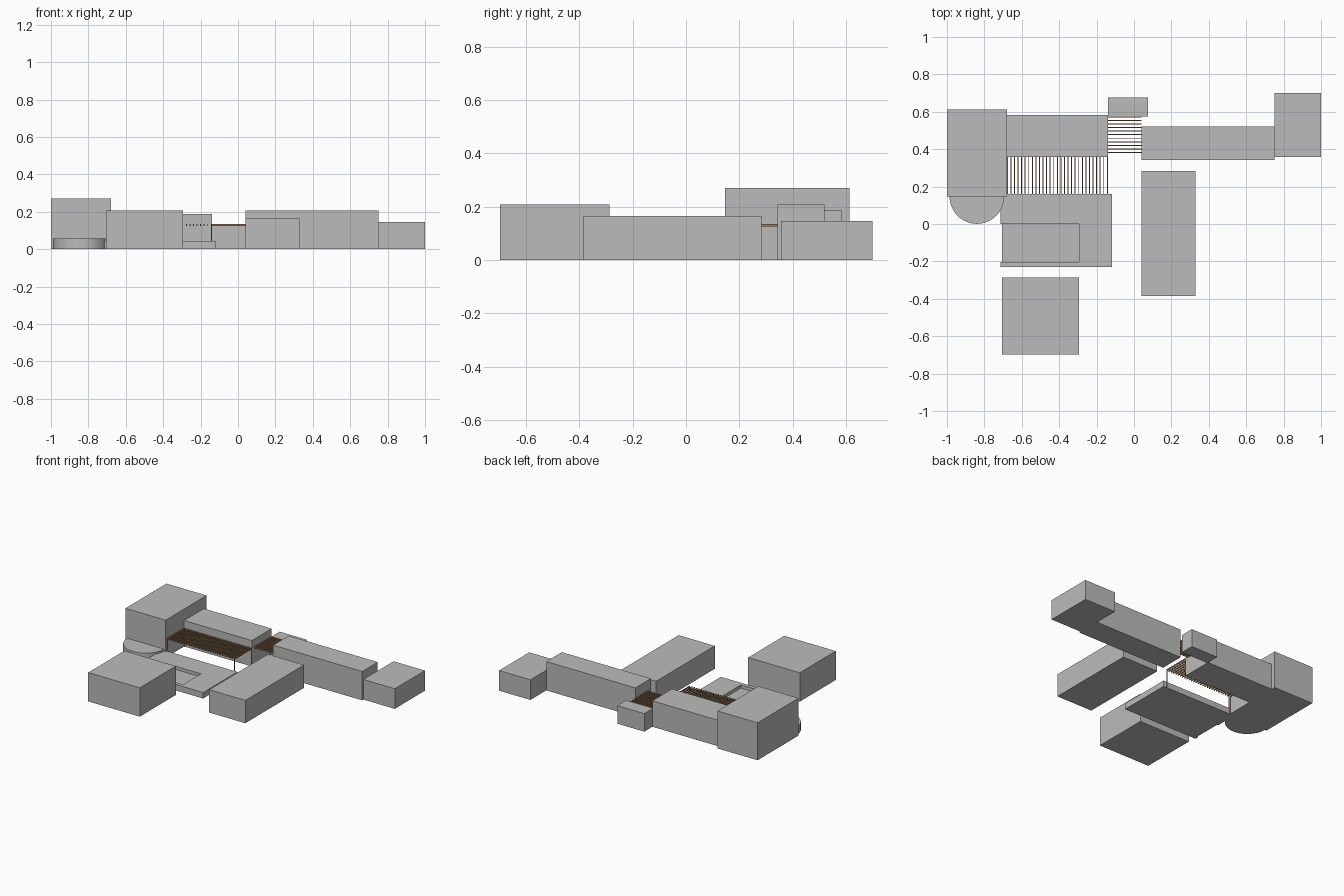
import bpy, bmesh, math

if "Cube" in bpy.data.objects:
    bpy.data.objects.remove(bpy.data.objects["Cube"])


def material(name, rgb):
    m = bpy.data.materials.new(name)
    m.diffuse_color = (*rgb, 1)
    m.use_nodes = True
    m.node_tree.nodes["Principled BSDF"].inputs["Base Color"].default_value = m.diffuse_color
    return m


GREY = material("concrete grey", (0.5, 0.5, 0.495))
WOOD = material("timber brown", (0.33, 0.19, 0.085))


def finish(name, bm, mat):
    bmesh.ops.recalc_face_normals(bm, faces=bm.faces)
    mesh = bpy.data.meshes.new(name)
    bm.to_mesh(mesh)
    bm.free()
    mesh.materials.append(mat)
    obj = bpy.data.objects.new(name, mesh)
    bpy.context.collection.objects.link(obj)
    return obj


def add_box(bm, x0, x1, y0, y1, z0, z1):
    verts = bmesh.ops.create_cube(bm, size=1)["verts"]
    for v in verts:
        v.co = ((x0 + x1) / 2 + v.co.x * (x1 - x0),
                (y0 + y1) / 2 + v.co.y * (y1 - y0),
                (z0 + z1) / 2 + v.co.z * (z1 - z0))


def boxes(name, items, mat=GREY):
    bm = bmesh.new()
    for b in items:
        add_box(bm, *b)
    return finish(name, bm, mat)


def prism(name, points, z0, z1, mat=GREY):
    bm = bmesh.new()
    face = bm.faces.new([bm.verts.new((x, y, z0)) for x, y in points])
    ext = bmesh.ops.extrude_face_region(bm, geom=[face], use_keep_orig=True)
    for v in ext["geom"]:
        if isinstance(v, bmesh.types.BMVert):
            v.co.z = z1
    return finish(name, bm, mat)


# building volumes: x range, y range, height
for name, x0, x1, y0, y1, h in [
    ("tall_hall", -1.0, -0.68, 0.147, 0.613, 0.27),
    ("back_wing", -0.68, -0.14, 0.358, 0.583, 0.187),
    ("small_annex", -0.14, 0.075, 0.575, 0.675, 0.13),
    ("long_wing", 0.04, 0.75, 0.343, 0.52, 0.208),
    ("end_block", 0.75, 1.0, 0.357, 0.70, 0.145),
    ("side_wing", 0.04, 0.328, -0.385, 0.283, 0.165),
    ("front_block", -0.706, -0.295, -0.697, -0.287, 0.208),
]:
    boxes(name, [(x0, x1, y0, y1, 0, h)])

# low terrace, C-shaped around a sunken court open on the left
prism("terrace", [(-0.715, 0.0), (-0.295, 0.0), (-0.295, -0.203), (-0.715, -0.203),
                  (-0.715, -0.23), (-0.117, -0.23), (-0.117, 0.16), (-0.715, 0.16)],
      0, 0.043)
boxes("sunken_court_floor", [(-0.706, -0.295, -0.203, 0.0, 0, 0.02)])

# half-round stage in front of the tall hall
arc = [math.pi + math.pi * i / 40 for i in range(41)]
stage = prism("half_round_stage",
              [(-0.84 + 0.146 * math.cos(a), 0.147 + 0.146 * math.sin(a)) for a in arc],
              0, 0.058)
bpy.context.view_layer.objects.active = stage
stage.select_set(True)
bpy.ops.object.shade_smooth_by_angle(angle=math.radians(30))

# courtyard pergola: slats front to back, with corner posts
SLAT = 0.005
n = 29
step = (0.54 - SLAT) / (n - 1)
boxes("courtyard_slats",
      [(-0.68 + i * step, -0.68 + i * step + SLAT, 0.16, 0.358, 0.125, 0.135)
       for i in range(n)], WOOD)
boxes("courtyard_posts",
      [(x, x + SLAT, y, y + SLAT, 0, 0.125)
       for x in (-0.68, -0.145) for y in (0.16, 0.353)], WOOD)

# passage pergola: slats left to right
n = 11
step = (0.195 - SLAT) / (n - 1)
boxes("passage_slats",
      [(-0.14, 0.04, 0.38 + i * step, 0.38 + i * step + SLAT, 0.125, 0.135)
       for i in range(n)], WOOD)
